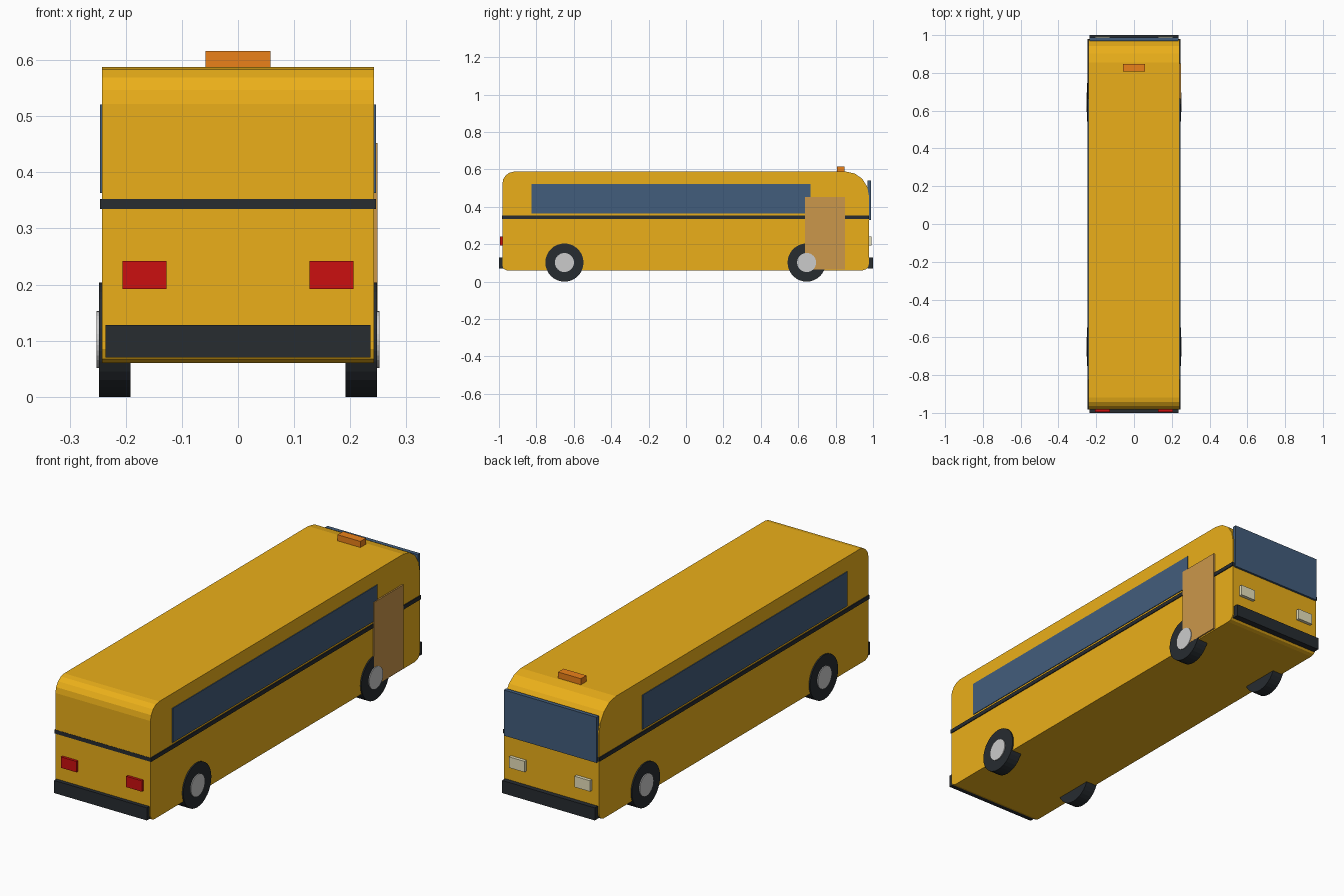
import bpy, bmesh, math

if "Cube" in bpy.data.objects:
    bpy.data.objects.remove(bpy.data.objects["Cube"])


def material(name, rgb):
    m = bpy.data.materials.new(name)
    m.diffuse_color = (*rgb, 1)
    m.use_nodes = True
    m.node_tree.nodes["Principled BSDF"].inputs["Base Color"].default_value = m.diffuse_color
    return m


YELLOW = material("yellow", (0.83, 0.43, 0.01))
DARK = material("dark_rubber", (0.02, 0.025, 0.03))
GLASS = material("glass", (0.055, 0.11, 0.2))
TAN = material("door_tan", (0.6, 0.31, 0.07))
RED = material("red", (0.6, 0.005, 0.005))
CREAM = material("cream", (0.8, 0.75, 0.5))
ORANGE = material("orange", (0.83, 0.22, 0.01))
SILVER = material("silver", (0.55, 0.57, 0.58))


def finish(name, bm, mat):
    bmesh.ops.recalc_face_normals(bm, faces=bm.faces)
    me = bpy.data.meshes.new(name)
    bm.to_mesh(me)
    bm.free()
    me.materials.append(mat)
    ob = bpy.data.objects.new(name, me)
    bpy.context.collection.objects.link(ob)
    return ob


def box(name, x, y, z, mat):
    bm = bmesh.new()
    bmesh.ops.create_cube(bm, size=1)
    for v in bm.verts:
        for i, (lo, hi) in enumerate((x, y, z)):
            v.co[i] = lo if v.co[i] < 0 else hi
    return finish(name, bm, mat)


def disc(name, x0, x1, y, z, r, mat, n=32):
    bm = bmesh.new()
    bmesh.ops.create_cone(bm, cap_ends=True, segments=n, radius1=r, radius2=r, depth=abs(x1 - x0))
    for v in bm.verts:
        a, b, c = v.co
        v.co = ((x0 + x1) / 2 + c, y + a, z + b)
    return finish(name, bm, mat)


def corner(cy, cz, ry, rz, start, n):
    """Elliptical quarter turn in the side profile."""
    return [(cy + ry * math.cos(start + math.pi / 2 * i / n),
             cz + rz * math.sin(start + math.pi / 2 * i / n)) for i in range(n + 1)]


# Body: rounded side profile extruded across the width
H = math.pi / 2
profile = (corner(0.855, 0.458, 0.123, 0.13, 0, 4) + corner(-0.918, 0.522, 0.064, 0.066, H, 4)
           + corner(-0.957, 0.085, 0.025, 0.025, 2 * H, 2) + corner(0.943, 0.095, 0.035, 0.035, 3 * H, 3))
bm = bmesh.new()
face = bm.faces.new([bm.verts.new((-0.242, y, z)) for y, z in profile])
ext = bmesh.ops.extrude_face_region(bm, geom=[face])
for g in ext["geom"]:
    if isinstance(g, bmesh.types.BMVert):
        g.co.x = 0.242
finish("body", bm, YELLOW)

# Waist stripe
box("waist_stripe", (-0.246, 0.246), (-0.983, 0.979), (0.335, 0.353), DARK)

# Windscreen (front of the vehicle is at +y)
box("windscreen", (-0.236, 0.236), (0.97, 0.988), (0.33, 0.54), GLASS)

# Bumpers
box("rear_bumper", (-0.236, 0.236), (-1.0, -0.975), (0.07, 0.128), DARK)
box("front_bumper", (-0.236, 0.236), (0.97, 1.0), (0.07, 0.128), DARK)

# Roof beacon
box("roof_beacon", (-0.058, 0.058), (0.807, 0.847), (0.575, 0.616), ORANGE)

# Entrance door on the +x side
box("door", (0.236, 0.2485), (0.635, 0.85), (0.066, 0.452), TAN)

# Paired parts
for s, side in ((-1, "left"), (1, "right")):
    def span(a, b):
        return tuple(sorted((s * a, s * b)))
    box(side + "_window", span(0.235, 0.2455), (-0.825, 0.665), (0.363, 0.521), GLASS)
    box(side + "_tail_light", span(0.127, 0.206), (-0.994, -0.975), (0.192, 0.242), RED)
    box(side + "_headlight", span(0.127, 0.206), (0.97, 0.993), (0.192, 0.242), CREAM)
    for y, end in ((-0.65, "rear"), (0.645, "front")):
        disc(f"{side}_{end}_wheel", s * 0.192, s * 0.248, y, 0.102, 0.102, DARK)
        disc(f"{side}_{end}_hub", s * 0.22, s * 0.252, y, 0.102, 0.051, SILVER)
